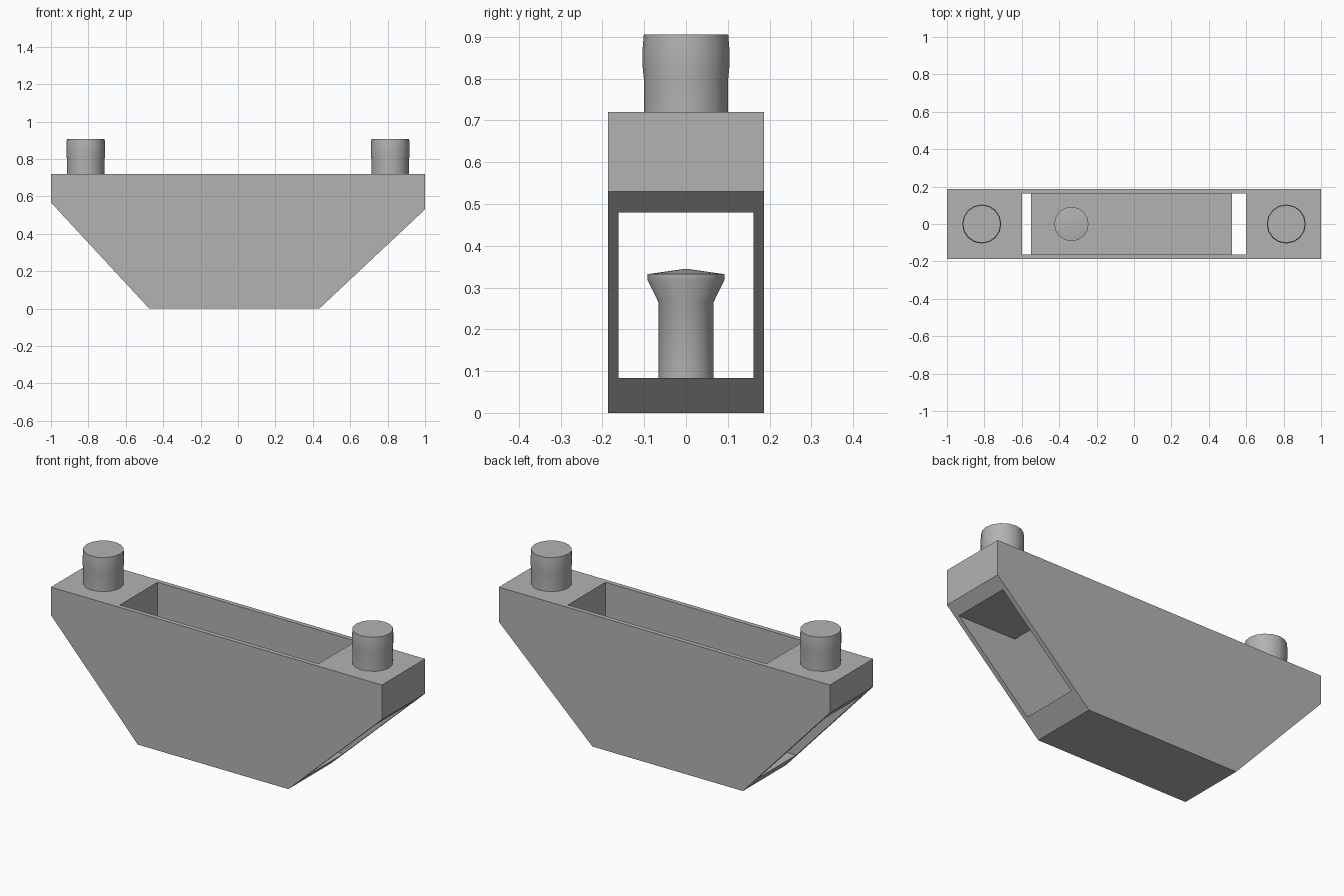
import bpy
import bmesh
import math

cube = bpy.data.objects.get("Cube")
if cube:
    bpy.data.objects.remove(cube, do_unlink=True)

GREY = (0.45, 0.45, 0.45, 1.0)
grey = bpy.data.materials.new("plain grey")
grey.use_nodes = True
grey.diffuse_color = GREY
grey.node_tree.nodes["Principled BSDF"].inputs["Base Color"].default_value = GREY


def add_object(name, bm):
    bmesh.ops.recalc_face_normals(bm, faces=bm.faces)
    mesh = bpy.data.meshes.new(name)
    bm.to_mesh(mesh)
    bm.free()
    mesh.materials.append(grey)
    obj = bpy.data.objects.new(name, mesh)
    bpy.context.collection.objects.link(obj)
    return obj


def select_only(obj):
    bpy.ops.object.select_all(action="DESELECT")
    obj.select_set(True)
    bpy.context.view_layer.objects.active = obj


def extrude_profile(name, outline, half_width):
    """Extrude an x-z outline symmetrically along y."""
    bm = bmesh.new()
    face = bm.faces.new([bm.verts.new((x, -half_width, z)) for x, z in outline])
    side = bmesh.ops.extrude_face_region(bm, geom=[face])["geom"]
    verts = [v for v in side if isinstance(v, bmesh.types.BMVert)]
    bmesh.ops.translate(bm, verts=verts, vec=(0, 2 * half_width, 0))
    return add_object(name, bm)


def turned_part(name, profile, x, sides=16):
    """Spin a radius-height profile into a closed round part."""
    bm = bmesh.new()
    verts = [bm.verts.new((r, 0, z)) for r, z in profile]
    edges = [bm.edges.new(pair) for pair in zip(verts, verts[1:])]
    bmesh.ops.spin(bm, geom=verts + edges, cent=(0, 0, 0), axis=(0, 0, 1),
                   angle=2 * math.pi, steps=sides, use_merge=True)
    bmesh.ops.remove_doubles(bm, verts=bm.verts, dist=0.0005)
    obj = add_object(name, bm)
    obj.location.x = x
    select_only(obj)
    bpy.ops.object.shade_smooth_by_angle(angle=math.radians(30))
    return obj


# Hull with slanted ends, hollowed by one stepped cavity open at the top and both slants
hull = extrude_profile("hull", [(-1, 0.72), (-1, 0.567), (-0.475, 0), (0.435, 0),
                                (1, 0.53), (1, 0.72)], 0.187)
cavity = extrude_profile("cavity_cutter", [(-1.1, 0.083), (1.1, 0.083), (1.1, 0.48),
                                           (0.6, 0.48), (0.6, 0.9), (-0.6, 0.9),
                                           (-0.6, 0.515), (-1.1, 0.515)], 0.162)
cavity.hide_render = True
cut = hull.modifiers.new("cavity", "BOOLEAN")
cut.operation = "DIFFERENCE"
cut.solver = "EXACT"
cut.object = cavity
select_only(hull)
bpy.ops.object.modifier_apply(modifier=cut.name)
bpy.data.objects.remove(cavity, do_unlink=True)

# Bulged studs on the end blocks
stud_profile = [(0, 0.72), (0.101, 0.72), (0.101, 0.8), (0.104, 0.83),
                (0.104, 0.87), (0.101, 0.906), (0, 0.906)]
for name, x in (("left_stud", 0.814), ("right_stud", -0.814)):
    turned_part(name, stud_profile, x)

# Flared peg standing on the cavity floor
turned_part("inner_peg", [(0, 0.083), (0.066, 0.083), (0.066, 0.265), (0.092, 0.318),
                          (0.092, 0.332), (0, 0.345)], -0.335)
